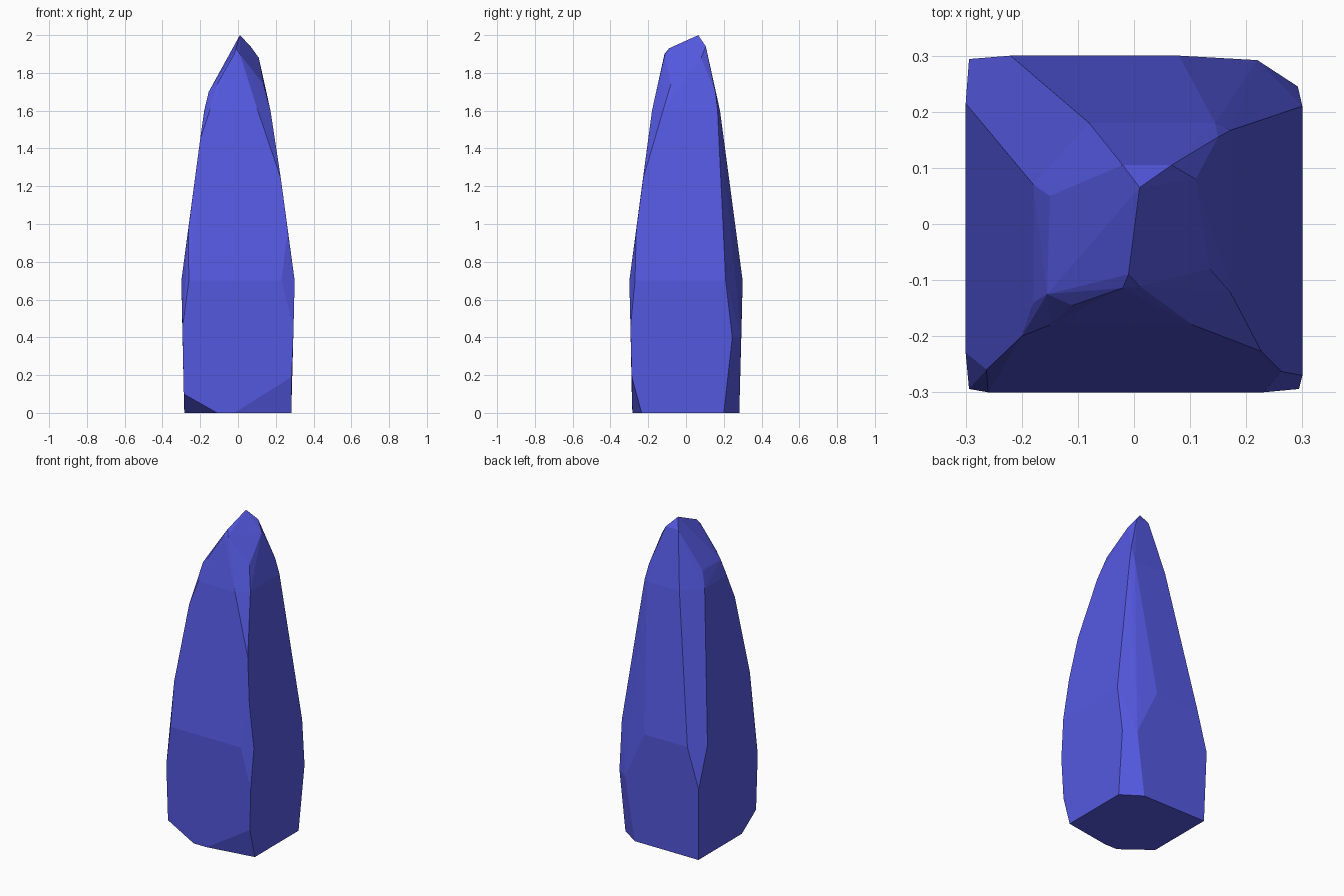
import bpy, bmesh
from math import radians

if "Cube" in bpy.data.objects:
    bpy.data.objects.remove(bpy.data.objects["Cube"])

# Crystal facet corners, grouped by height: z -> (x, y) corners
tiers = {
    # base outline with chipped corners
    0.0: [(-.284, .282), (.16, .282), (.282, .2), (.282, -.235),
          (-.02, -.284), (-.11, -.284), (-.284, -.15)],
    0.1: [(-.287, -.287)],
    0.19: [(.284, -.287)],
    0.4: [(.292, .245), (.22, .292)],
    0.45: [(-.294, .294), (-.294, -.294), (.294, -.294)],
    # widest girdle
    0.7: [(-.22, .3), (.08, .3), (.3, .21), (.3, -.27),
          (.23, -.3), (-.26, -.3), (-.3, -.23), (-.3, .215)],
    # front edge chamfers
    0.97: [(.263, -.263), (-.263, -.26)],
    1.24: [(.227, -.227)],
    1.45: [(-.2, -.2)],
    # shoulder
    1.6: [(.105, -.18), (-.15, -.18), (-.179, -.14), (-.179, .07),
          (-.08, .18), (.145, .18), (.172, .167), (.172, -.122)],
    1.7: [(-.155, -.125), (-.15, .05), (.15, .155)],
    1.74: [(.135, -.08), (-.11, -.145), (.135, .14)],
    # tip
    1.88: [(.11, .08)],
    1.9: [(-.02, -.114), (.01, -.111)],
    1.93: [(-.01, -.09)],
    1.94: [(.067, .105), (-.02, .105)],
    2.0: [(.01, .065)],
}

# Wrap a convex skin around the corners
bm = bmesh.new()
for z, corners in tiers.items():
    for x, y in corners:
        bm.verts.new((x, y, z))
bmesh.ops.convex_hull(bm, input=bm.verts[:])
bmesh.ops.delete(bm, geom=[v for v in bm.verts if not v.link_faces], context='VERTS')

# Merge nearly coplanar triangles into clean flat facets
bmesh.ops.dissolve_limit(bm, angle_limit=radians(2), verts=bm.verts[:], edges=bm.edges[:])
bmesh.ops.recalc_face_normals(bm, faces=bm.faces[:])

mesh = bpy.data.meshes.new("crystal_shard")
bm.to_mesh(mesh)
bm.free()
crystal = bpy.data.objects.new("crystal_shard", mesh)
bpy.context.collection.objects.link(crystal)

# Blue crystal material
mat = bpy.data.materials.new("blue_crystal")
mat.diffuse_color = (0.09, 0.1, 0.75, 1)
mat.use_nodes = True
mat.node_tree.nodes["Principled BSDF"].inputs["Base Color"].default_value = mat.diffuse_color
mesh.materials.append(mat)
